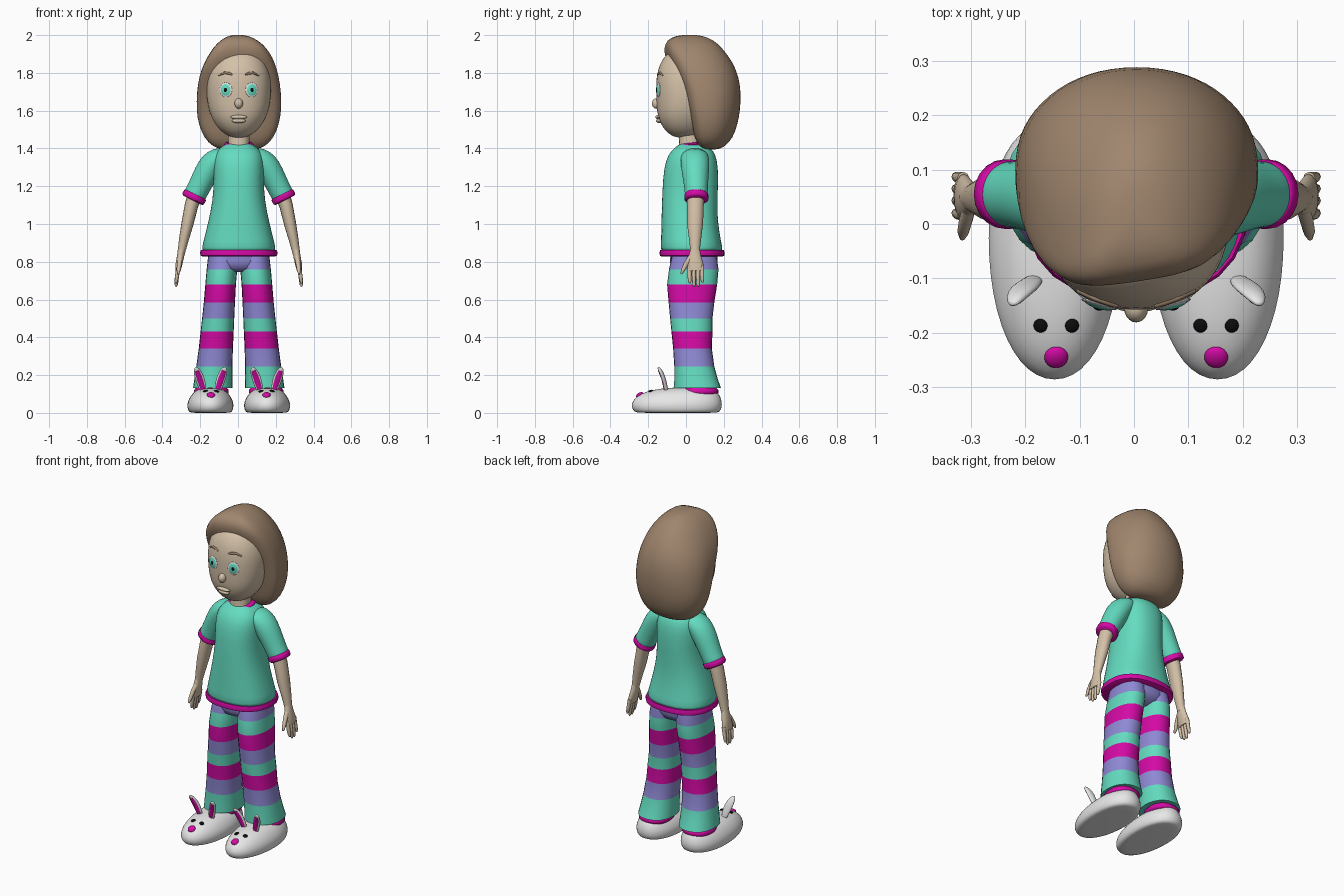
import bpy, bmesh, math
from mathutils import Vector
from mathutils.bvhtree import BVHTree

if "Cube" in bpy.data.objects:
    bpy.data.objects.remove(bpy.data.objects["Cube"])

C = 0.004  # symmetry plane in x


def material(name, rgb):
    m = bpy.data.materials.new(name)
    lin = [((c / 255 + 0.055) / 1.055) ** 2.4 if c > 10 else c / 255 / 12.92 for c in rgb]
    m.diffuse_color = (*lin, 1)
    m.use_nodes = True
    m.node_tree.nodes["Principled BSDF"].inputs["Base Color"].default_value = m.diffuse_color
    return m


SKIN = material("skin", (212, 193, 168))
HAIR = material("brown hair", (160, 134, 110))
TEAL = material("teal cloth", (100, 220, 192))
PINK = material("magenta cloth", (212, 10, 165))
LILAC = material("lavender cloth", (143, 137, 212))
WHITE = material("white plush", (232, 232, 232))
BLACK = material("black", (12, 12, 12))


def finish(name, bm, mats, rule=None, sub=0):
    bmesh.ops.recalc_face_normals(bm, faces=bm.faces)
    for f in bm.faces:
        f.smooth = True
        if rule:
            f.material_index = rule(f.calc_center_median())
    me = bpy.data.meshes.new(name)
    bm.to_mesh(me)
    bm.free()
    ob = bpy.data.objects.new(name, me)
    bpy.context.collection.objects.link(ob)
    for m in mats:
        me.materials.append(m)
    if sub:
        ob.modifiers.new("smooth", 'SUBSURF').levels = sub
        ob.modifiers["smooth"].render_levels = sub
    else:
        bpy.ops.object.select_all(action='DESELECT')
        ob.select_set(True)
        bpy.context.view_layer.objects.active = ob
        bpy.ops.object.shade_smooth_by_angle(angle=math.radians(50))
    return ob


def skin_loops(name, loops, mats, rule=None, sub=0):
    """Bridge closed point loops and cap both ends."""
    bm = bmesh.new()
    rows = [[bm.verts.new(p) for p in lp] for lp in loops]
    n = len(rows[0])
    for a, b in zip(rows, rows[1:]):
        for i in range(n):
            j = (i + 1) % n
            bm.faces.new((a[i], a[j], b[j], b[i]))
    bm.faces.new(rows[0])
    bm.faces.new(rows[-1])
    return finish(name, bm, mats, rule, sub)


def sgnpow(v, e):
    return math.copysign(abs(v) ** e, v)


def level(z, cx, rx, y0, y1, n=24, ef=0.9, eb=0.9, w=0.5, skew=0):
    """Horizontal oval; ef/eb square the front/back, w places the widest point."""
    cy, pts = y0 + (y1 - y0) * w, []
    for i in range(n):
        a = 2 * math.pi * i / n
        c, s = math.cos(a), math.sin(a)
        e, d = (eb, y1 - cy) if s > 0 else (ef, cy - y0)
        x = rx * sgnpow(c, e)
        pts.append((cx + x, cy + d * sgnpow(s, e) + (skew * x if s < 0 else 0), z))
    return pts


def tube(name, path, mat, n=14, sub=0):
    """Sweep ovals along (x, y, z, width, depth) points."""
    P = [Vector(p[:3]) for p in path]
    loops = []
    for k, p in enumerate(path):
        t = (P[min(k + 1, len(P) - 1)] - P[max(k - 1, 0)]).normalized()
        u = t.cross(Vector((0, 1, 0))).normalized()
        v = u.cross(t)
        loops.append([P[k] + u * p[3] * math.cos(a) + v * p[4] * math.sin(a)
                      for a in (2 * math.pi * i / n for i in range(n))])
    return skin_loops(name, loops, [mat], None, sub)


def ball(name, loc, scale, mat, normal=None):
    bm = bmesh.new()
    bmesh.ops.create_uvsphere(bm, u_segments=20, v_segments=12, radius=1)
    ob = finish(name, bm, [mat])
    ob.location, ob.scale = loc, scale
    if normal:
        ob.rotation_euler = normal.to_track_quat('Z', 'Y').to_euler()
    return ob


def surface(ob):
    return BVHTree.FromObject(ob, bpy.context.evaluated_depsgraph_get())


# Head, neck, nose and lips
head = skin_loops("head", [level(z, C, rx, a, b) for z, rx, a, b in (
    (1.455, .03, -.05, .05), (1.475, .075, -.09, .08), (1.51, .115, -.125, .11),
    (1.57, .15, -.152, .14), (1.63, .166, -.157, .16), (1.7, .173, -.16, .17),
    (1.78, .171, -.159, .17), (1.85, .15, -.14, .16), (1.9, .12, -.106, .14),
    (1.935, .07, -.05, .1), (1.945, .02, 0, .05))], [SKIN], sub=1)
skin_loops("neck", [level(z, C, r, .02 - r, .02 + r) for z, r in
                    ((1.38, .065), (1.43, .056), (1.5, .058))], [SKIN])
ball("nose", (C, -.155, 1.638), (.022, .026, .028), SKIN)
ball("upper_lip", (C, -.148, 1.566), (.045, .014, .011), SKIN)
ball("lower_lip", (C, -.143, 1.546), (.036, .015, .012), SKIN)

# Hair with open front
skin_loops("hair", [level(z, cx, rx, a, b, 32, .55, .95, .35,
                          .15 * min(1, max(0, (z - 1.65) / .2)))
                    for z, cx, rx, a, b in (
    (1.393, .005, .09, .10, .17), (1.41, .005, .14, .07, .205), (1.455, .005, .185, .045, .25),
    (1.53, .004, .214, .03, .274), (1.6, .005, .226, .015, .288), (1.7, .005, .224, -.015, .292),
    (1.78, .005, .212, -.055, .28), (1.85, .008, .19, -.088, .252), (1.91, .01, .158, -.108, .21),
    (1.955, .008, .122, -.105, .17), (1.988, .004, .075, -.08, .12), (2.002, 0, .03, -.02, .06))],
    [HAIR], sub=1)

# Eyes and eyebrows set on the face
face = surface(head)


def on_face(x, z):
    p, nrm, _, _ = face.ray_cast(Vector((x, -1, z)), Vector((0, 1, 0)))
    return p, nrm


for s, side in ((-1, "left"), (1, "right")):
    p, nrm = on_face(C + s * .068, 1.71)
    ball(side + "_eye_white", p, (.034, .039, .006), WHITE, nrm)
    ball(side + "_iris", p, (.029, .034, .009), TEAL, nrm)
    ball(side + "_pupil", p, (.013, .016, .012), BLACK, nrm)
    brow = [(*on_face(C + s * x, z)[0], w, .006) for x, z, w in
            ((.034, 1.79, .004), (.05, 1.797, .007), (.075, 1.8, .007), (.108, 1.785, .003))]
    tube(side + "_eyebrow", brow, HAIR, 8)

# Shirt with hem and collar
skin_loops("shirt", [level(z, C, rx, a, b, ef=.85, eb=.85) for z, rx, a, b in (
    (.84, .2, -.135, .198), (.87, .198, -.135, .195), (.95, .178, -.132, .178),
    (1.06, .15, -.13, .165), (1.18, .132, -.126, .17), (1.3, .138, -.118, .172),
    (1.37, .132, -.095, .158), (1.405, .1, -.06, .13), (1.425, .065, -.03, .09),
    (1.427, .06, -.025, .085))], [TEAL], sub=1)
skin_loops("shirt_hem", [level(z, C, r, .032 - r * .84, .032 + r * .84, ef=.85, eb=.85)
                         for z, r in ((.828, .193), (.833, .203), (.85, .205), (.863, .2))], [PINK])
skin_loops("collar", [[(x, y, z + (y - .03) * .12) for x, y, z in
                       level(h, C, r, .03 - r * .85, .03 + r * .85)]
                      for h, r in ((1.412, .076), (1.422, .078), (1.43, .07), (1.43, .058))], [PINK])

# Arms, sleeves and hands
for s, side in ((-1, "left"), (1, "right")):
    def at(rows):
        return [(C + s * x, y, z, a, b) for x, y, z, a, b in rows]
    tube(side + "_sleeve", at(((.07, .045, 1.375, .03, .06), (.1, .045, 1.36, .053, .075),
         (.14, .048, 1.325, .068, .078), (.175, .05, 1.265, .066, .072),
         (.205, .053, 1.205, .061, .064), (.236, .055, 1.145, .06, .061),
         (.24, .055, 1.138, .06, .06))), TEAL, 18, 1)
    tube(side + "_cuff", at(((.229, .055, 1.157, .06, .061), (.231, .055, 1.153, .064, .064),
         (.242, .055, 1.132, .064, .064), (.245, .055, 1.126, .056, .056))), PINK, 20)
    tube(side + "_arm", at(((.225, .052, 1.17, .042, .046), (.25, .05, 1.1, .036, .044),
         (.272, .048, 1.0, .032, .042), (.29, .048, .92, .026, .032),
         (.302, .048, .86, .021, .025), (.306, .048, .84, .02, .025))), SKIN, 16)
    tube(side + "_palm", at(((.302, .048, .87, .019, .024), (.308, .047, .83, .019, .033),
         (.317, .05, .785, .018, .042), (.322, .052, .752, .014, .04))), SKIN, 16)
    for k, (y, tip) in enumerate(((.018, .685), (.041, .668), (.063, .668), (.085, .69))):
        tube(f"{side}_finger_{k + 1}", at(((.318, y, .78, .011, .011), (.326, y, .73, .011, .011),
             (.331, y + .002, tip + .012, .009, .009), (.333, y + .002, tip, .004, .004))), SKIN, 8)
    tube(side + "_thumb", at(((.306, .035, .84, .013, .014), (.313, .008, .8, .013, .014),
         (.318, -.014, .76, .011, .011), (.32, -.026, .735, .005, .005))), SKIN, 8)

# Striped trousers
STRIPES = (.76, .68, .585, .5, .43, .34, .245)
ORDER = (1, 0, 2, 1, 0, 2, 1, 0)


def stripe(c):
    return ORDER[sum(c.z < e for e in STRIPES)]


skin_loops("trouser_seat", [level(z, C, rx, a, b) for z, rx, a, b in (
    (.87, .16, -.08, .165), (.8, .165, -.085, .168), (.765, .13, -.075, .15),
    (.745, .05, -.03, .1))], [LILAC])
for s, side in ((-1, "left"), (1, "right")):
    skin_loops(side + "_trouser_leg", [
        level(z, C + s * (i + o) / 2, (o - i) / 2, a, b) for z, i, o, a, b in (
            (.85, .0, .16, -.07, .16), (.76, .008, .17, -.09, .172), (.68, .015, .177, -.1, .165),
            (.585, .02, .185, -.092, .15), (.5, .024, .194, -.084, .14), (.43, .027, .202, -.077, .14),
            (.34, .031, .212, -.068, .137), (.245, .034, .225, -.062, .15),
            (.18, .034, .235, -.062, .168), (.132, .033, .242, -.063, .185))],
        [TEAL, LILAC, PINK], stripe)

    # Bunny slipper
    x = C + s * .15
    slipper = skin_loops(side + "_slipper", [level(z, x, rx, a, b, w=.55, ef=.95) for z, rx, a, b in (
        (0, .1, -.25, .16), (.003, .115, -.275, .18), (.03, .124, -.292, .192),
        (.06, .122, -.287, .192), (.09, .106, -.262, .182), (.115, .084, -.21, .165),
        (.13, .055, -.13, .13), (.135, .02, -.05, .08))], [WHITE], sub=1)
    skin_loops(side + "_ankle_trim", [level(z, x - s * .005, r, .07 - r * 1.1, .07 + r * 1.1)
               for z, r in ((.095, .082), (.105, .092), (.12, .092), (.135, .08))], [PINK])
    top = surface(slipper)
    spots = (("eye_a", -.029, -.187, .013, BLACK), ("eye_b", .029, -.187, .013, BLACK),
             ("nose", 0, -.245, .022, PINK))
    for part, dx, y, r, mat in spots:
        p, nrm, _, _ = top.ray_cast(Vector((x + dx - s * .003, y, 1)), Vector((0, 0, -1)))
        ball(f"{side}_slipper_{part}", p, (r, r, r * .55), mat, nrm)
    for d, ear in ((-1, "ear_a"), (1, "ear_b")):
        rows = ((.035, -.1, .1, .014), (.043, -.108, .14, .022), (.057, -.118, .185, .027),
                (.072, -.135, .225, .02), (.078, -.15, .243, .007))
        tube(f"{side}_slipper_{ear}", [(x + d * a, y, z, w, .011 if w > .01 else .005)
                                       for a, y, z, w in rows], WHITE, 12, 1)
        tube(f"{side}_slipper_{ear}_lining", [(x + d * a, y - .008, z - .002, w * .6, .005)
                                              for a, y, z, w in rows[:4]], PINK, 10)
